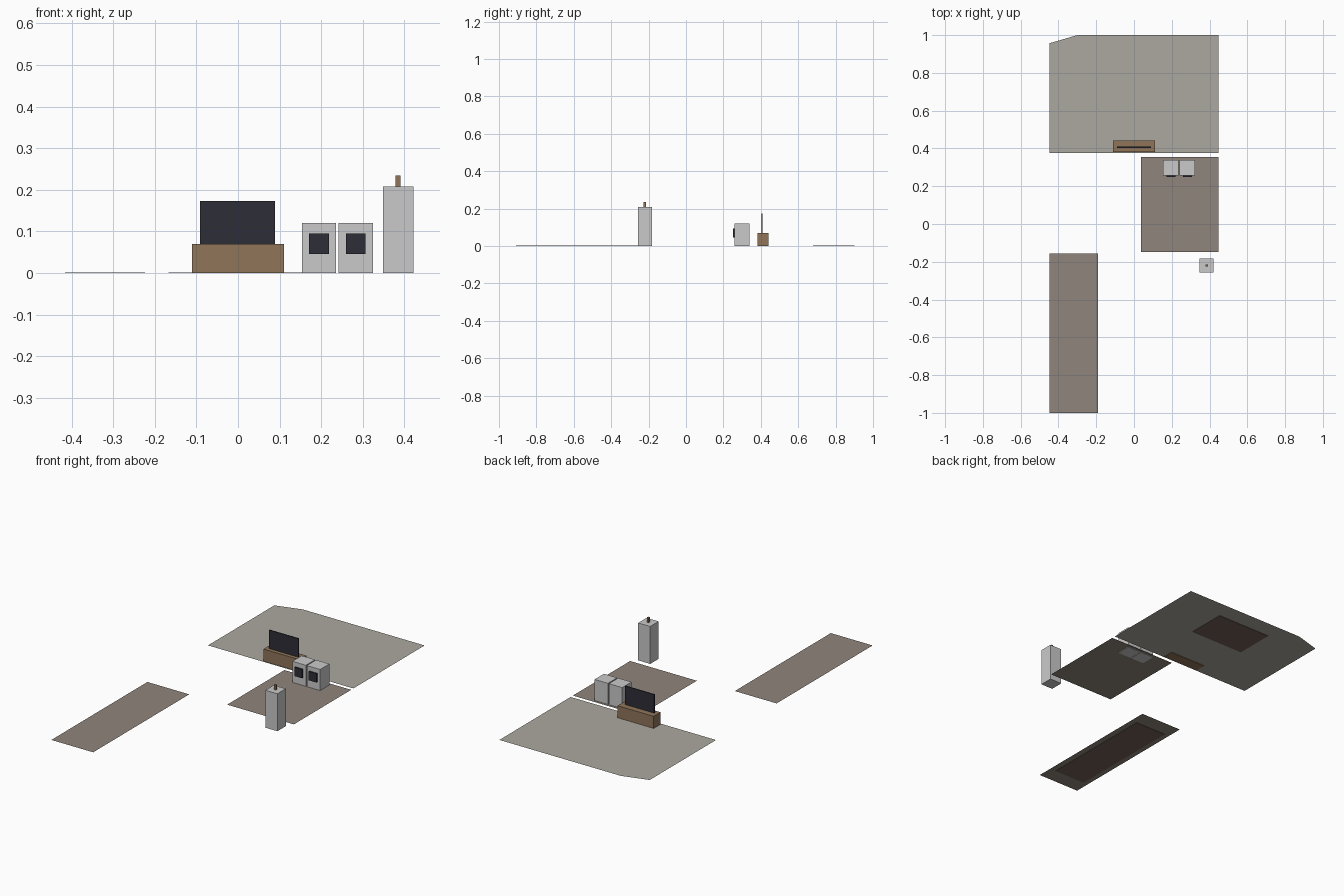
import bpy
import bmesh

cube = bpy.data.objects.get("Cube")
if cube:
    bpy.data.objects.remove(cube, do_unlink=True)


def material(name, rgb):
    """Flat material from display values 0-255, stored as linear."""
    linear = [((c / 255 + 0.055) / 1.055) ** 2.4 for c in rgb]
    mat = bpy.data.materials.new(name)
    mat.use_nodes = True
    mat.diffuse_color = (*linear, 1)
    mat.node_tree.nodes["Principled BSDF"].inputs["Base Color"].default_value = (*linear, 1)
    return mat


concrete = material("pale concrete", (172, 169, 160))
planks = material("brown floor", (144, 134, 124))
rug_brown = material("dark rug brown", (116, 97, 87))
wood = material("wood", (144, 117, 90))
white = material("appliance grey", (202, 202, 202))
black = material("dark glass", (45, 45, 55))


def finish(bm, name, mat):
    mesh = bpy.data.meshes.new(name)
    bm.to_mesh(mesh)
    bm.free()
    mesh.materials.append(mat)
    obj = bpy.data.objects.new(name, mesh)
    bpy.context.collection.objects.link(obj)
    return obj


def box(name, mat, x, y, z):
    """Box spanning the given (low, high) ranges."""
    bm = bmesh.new()
    bmesh.ops.create_cube(bm, size=1)
    for v in bm.verts:
        v.co = [lo + (c + 0.5) * (hi - lo) for c, (lo, hi) in zip(v.co, (x, y, z))]
    return finish(bm, name, mat)


def floor(name, mat, outline, z=0.003):
    """Single-sided sheet facing up, outline counter-clockwise."""
    bm = bmesh.new()
    bm.faces.new([bm.verts.new((px, py, z)) for px, py in outline])
    return finish(bm, name, mat)


def rect(x0, x1, y0, y1):
    return [(x0, y0), (x1, y0), (x1, y1), (x0, y1)]


# Floor areas, the largest with a clipped corner
E = 0.447
floor("living_floor", concrete,
      [(-E, 0.375), (E, 0.375), (E, 1), (-0.3, 1), (-E, 0.957)])
floor("utility_floor", planks, rect(0.037, E, -0.148, 0.355))
floor("hall_floor", planks, rect(-E, -0.19, -1, -0.157))

# Rugs lying just beneath the floor sheets
box("living_rug", rug_brown, (-0.167, 0.167), (0.678, 0.902), (0, 0.002))
box("hall_rug", rug_brown, (-0.416, -0.224), (-0.91, -0.245), (0, 0.002))

# Television on its stand
box("tv_stand", wood, (-0.111, 0.111), (0.382, 0.442), (0, 0.07))
box("tv_screen", black, (-0.091, 0.089), (0.403, 0.409), (0.07, 0.173))

# Washer and dryer with dark door panels
for name, cx in (("washer", 0.195), ("dryer", 0.283)):
    box(name, white, (cx - 0.041, cx + 0.041), (0.258, 0.34), (0, 0.12))
    box(name + "_door", black, (cx - 0.024, cx + 0.024), (0.25, 0.258), (0.046, 0.095))

# Water heater with its flue pipe
box("water_heater", white, (0.348, 0.422), (-0.257, -0.183), (0, 0.208))
box("heater_flue", wood, (0.379, 0.391), (-0.226, -0.214), (0.208, 0.235))
